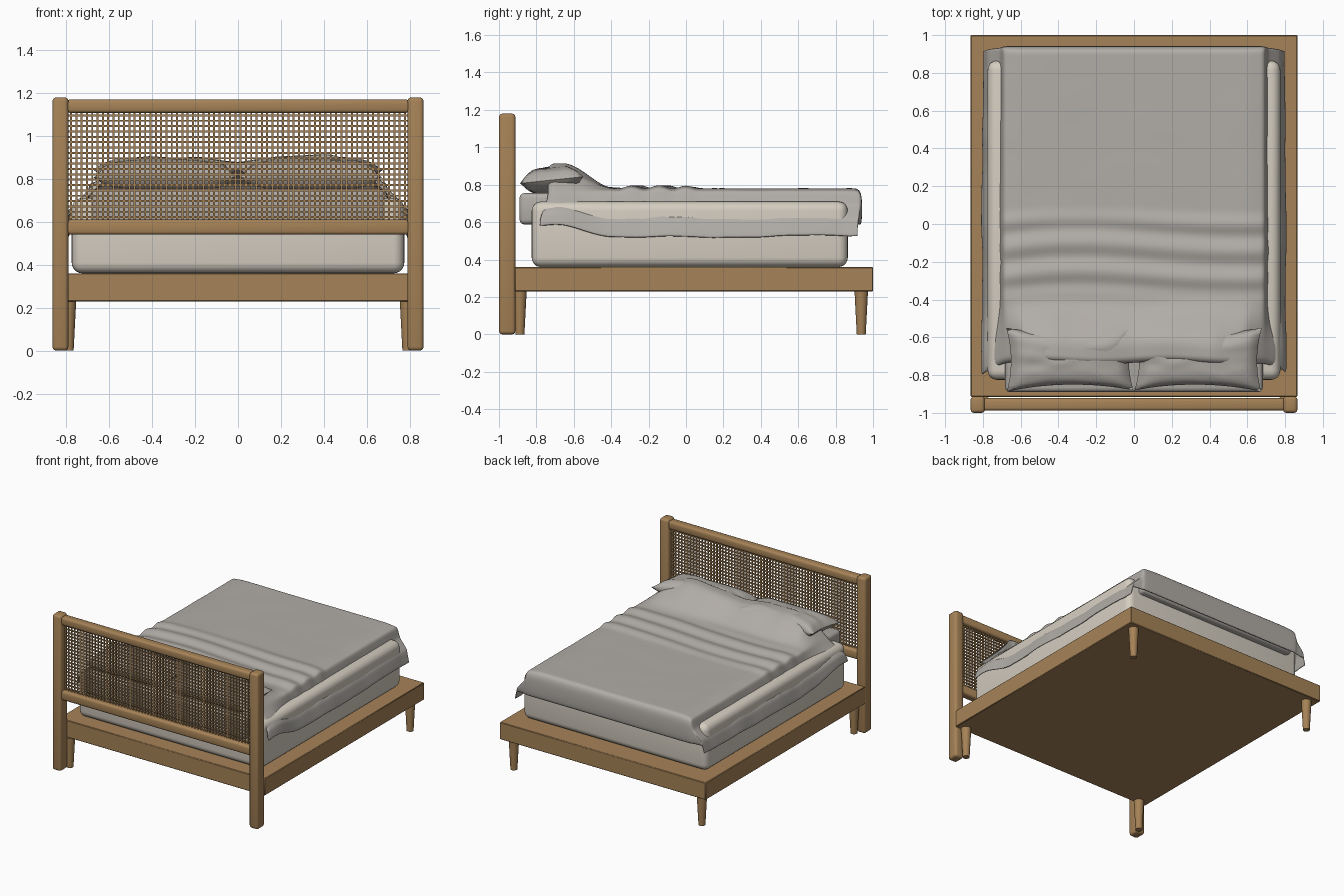
import bpy, bmesh, math
from mathutils import Vector, Matrix, noise

default = bpy.data.objects.get("Cube")
if default:
    bpy.data.objects.remove(default, do_unlink=True)


def material(name, rgb):
    m = bpy.data.materials.new(name)
    m.use_nodes = True
    m.diffuse_color = (*rgb, 1)
    m.node_tree.nodes["Principled BSDF"].inputs["Base Color"].default_value = (*rgb, 1)
    return m


WOOD = material("oak wood", (0.38, 0.225, 0.095))
LINEN = material("grey linen", (0.44, 0.415, 0.385))
CREAM = material("cream mattress fabric", (0.66, 0.61, 0.53))


def finish(name, bm, mat, angle=40):
    """Turn a bmesh into a smooth-shaded object with one material."""
    bmesh.ops.recalc_face_normals(bm, faces=bm.faces)
    mesh = bpy.data.meshes.new(name)
    bm.to_mesh(mesh)
    bm.free()
    mesh.materials.append(mat)
    for p in mesh.polygons:
        p.use_smooth = True
    mesh.set_sharp_from_angle(angle=math.radians(angle))
    obj = bpy.data.objects.new(name, mesh)
    bpy.context.collection.objects.link(obj)
    return obj


def add_box(bm, lo, hi):
    lo, hi = Vector(lo), Vector(hi)
    mat = Matrix.Translation((lo + hi) / 2) @ Matrix.Diagonal((*(hi - lo), 1))
    bmesh.ops.create_cube(bm, size=1, matrix=mat)


def box(name, lo, hi, mat, bevel=0.0, segments=3):
    bm = bmesh.new()
    add_box(bm, lo, hi)
    if bevel:
        bmesh.ops.bevel(bm, geom=bm.edges[:], offset=bevel, segments=segments,
                        profile=0.5, affect='EDGES')
    return finish(name, bm, mat)


def grid_faces(bm, rows):
    for a, b in zip(rows, rows[1:]):
        for i in range(len(a) - 1):
            bm.faces.new((a[i], a[i + 1], b[i + 1], b[i]))


def lerp(a, b, t):
    return a + (b - a) * t


def smoothstep(a, b, v):
    t = max(0, min(1, (v - a) / (b - a)))
    return t * t * (3 - 2 * t)


# Wooden frame
box("bed_platform", (-0.865, -0.915, 0.23), (0.865, 1, 0.36), WOOD, 0.004, 1)
for side, label in ((-1, "right"), (1, "left")):
    x = sorted((side * 0.79, side * 0.865))
    box(f"{label}_headboard_post", (x[0], -1, 0), (x[1], -0.912, 1.18), WOOD, 0.018)
    for y, end in ((-0.888, "head"), (0.937, "foot")):
        bm = bmesh.new()
        bmesh.ops.create_cone(bm, cap_ends=True, segments=20, radius1=0.024, radius2=0.036,
                              depth=0.23, matrix=Matrix.Translation((side * 0.79, y, 0.115)))
        finish(f"{label}_{end}_leg", bm, WOOD)
box("headboard_top_rail", (-0.8, -0.988, 1.108), (0.8, -0.922, 1.17), WOOD, 0.016)
box("headboard_lower_rail", (-0.8, -0.988, 0.54), (0.8, -0.922, 0.61), WOOD, 0.016)

# Open woven cane panel
bm = bmesh.new()
half, columns, strips = 0.0045, 64, 20
for i in range(columns):
    x = lerp(-0.778, 0.778, i / (columns - 1))
    add_box(bm, (x - half, -0.958, 0.6), (x + half, -0.95, 1.115))
for i in range(strips):
    z = lerp(0.622, 1.096, i / (strips - 1))
    add_box(bm, (-0.795, -0.953, z - half), (0.795, -0.945, z + half))
finish("cane_panel", bm, WOOD)

# Mattress, and the folded quilt that overhangs its head and foot
box("mattress", (-0.775, -0.825, 0.36), (0.775, 0.865, 0.71), CREAM, 0.05, 5)
box("quilt", (-0.682, -0.89, 0.588), (0.682, 0.915, 0.755), LINEN, 0.025, 3)


# Pillows: pinched corners, inward-bowed edges, tilted towards the headboard
def pillow(name, cx, turn):
    bm = bmesh.new()
    n = 20
    tilt = Matrix.Translation((cx, -0.715, 0.825)) @ Matrix.Rotation(turn, 4, 'Z') \
        @ Matrix.Rotation(math.radians(6), 4, 'X')
    for sign in (-1, 1):
        rows = []
        for j in range(n + 1):
            v = 2 * j / n - 1
            row = []
            for i in range(n + 1):
                u = 2 * i / n - 1
                puff = math.sqrt((1 - u ** 4) * (1 - v ** 4))
                crease = 0.008 * noise.noise(Vector((u * 3 + cx, v * 3, sign))) * puff
                p = Vector((0.335 * u * (1 - 0.07 * (1 - v * v)),
                            0.17 * v * (1 - 0.2 * (1 - u * u)),
                            sign * 0.07 * puff + crease))
                row.append(bm.verts.new(tilt @ p))
            rows.append(row)
        grid_faces(bm, rows)
    bmesh.ops.remove_doubles(bm, verts=bm.verts, dist=0.0005)
    finish(name, bm, LINEN, 70)


pillow("right_pillow", -0.34, 0.01)
pillow("left_pillow", 0.34, -0.01)

# Blanket half cross-sections (x, z): over the pillows and over the flat bed
HEAD = [(0, .872), (.2, .9), (.42, .908), (.58, .865), (.68, .765), (.735, .69), (.785, .61), (.8, .53)]
FLAT = [(0, .775), (.2, .775), (.42, .775), (.6, .775), (.685, .765), (.705, .69), (.77, .62), (.793, .53)]


def section(points, s):
    i = min(int(s), len(points) - 2)
    return Vector(points[i]).lerp(Vector(points[i + 1]), s - i)


def blanket_point(s, y, drop):
    a = abs(s)
    side = smoothstep(3.5, 7, a)
    hump = 1 - smoothstep(-0.66, -0.38, y)
    x, z = section(FLAT, a).lerp(section(HEAD, a), hump)
    x = math.copysign(x, s)
    # Soft cross folds in the middle of the bed
    band = smoothstep(-0.45, -0.28, y) * (1 - smoothstep(-0.02, 0.1, y))
    bend = y + 0.05 * x * x + 0.02 * math.sin(4 * x)
    z += band * (1 - side) * (0.008 + 0.009 * math.sin(bend * 42))
    # Loose wrinkles, strongest at the head and along the hanging sides
    wave = noise.noise(Vector((x * 4, y * 5, 0.3)))
    z += wave * (0.012 * hump + 0.012 * side + 0.002)
    x += math.copysign(0.012 * side * (1 - abs(y)) + 0.006 * side * wave, s)
    z += 0.05 * hump * side * (a / 7) - 0.012 * side * (1 - hump) * (1 - abs(y))
    if y < -0.725:
        z -= 0.03 * (1 - side)
    if drop:
        z = min(z, 0.775 - drop)
    y -= 0.055 * hump * side + 0.02 * side * smoothstep(0.8, 0.9, y)
    return Vector((x, y + 0.008 * hump * math.sin(9 * x), z))


bm = bmesh.new()
path = [(lerp(-0.735, 0.915, i / 84), 0) for i in range(85)]
path += [(0.933, 0.02), (0.937, 0.08), (0.937, 0.14), (0.932, 0.19)]
rows = [[bm.verts.new(blanket_point(k / 4, y, drop)) for k in range(-28, 29)] for y, drop in path]
grid_faces(bm, rows)
blanket = finish("blanket", bm, LINEN, 75)
solid = blanket.modifiers.new("cloth thickness", 'SOLIDIFY')
solid.thickness = 0.01
solid.offset = 0
smooth = blanket.modifiers.new("soft cloth", 'SUBSURF')
smooth.levels = smooth.render_levels = 1
